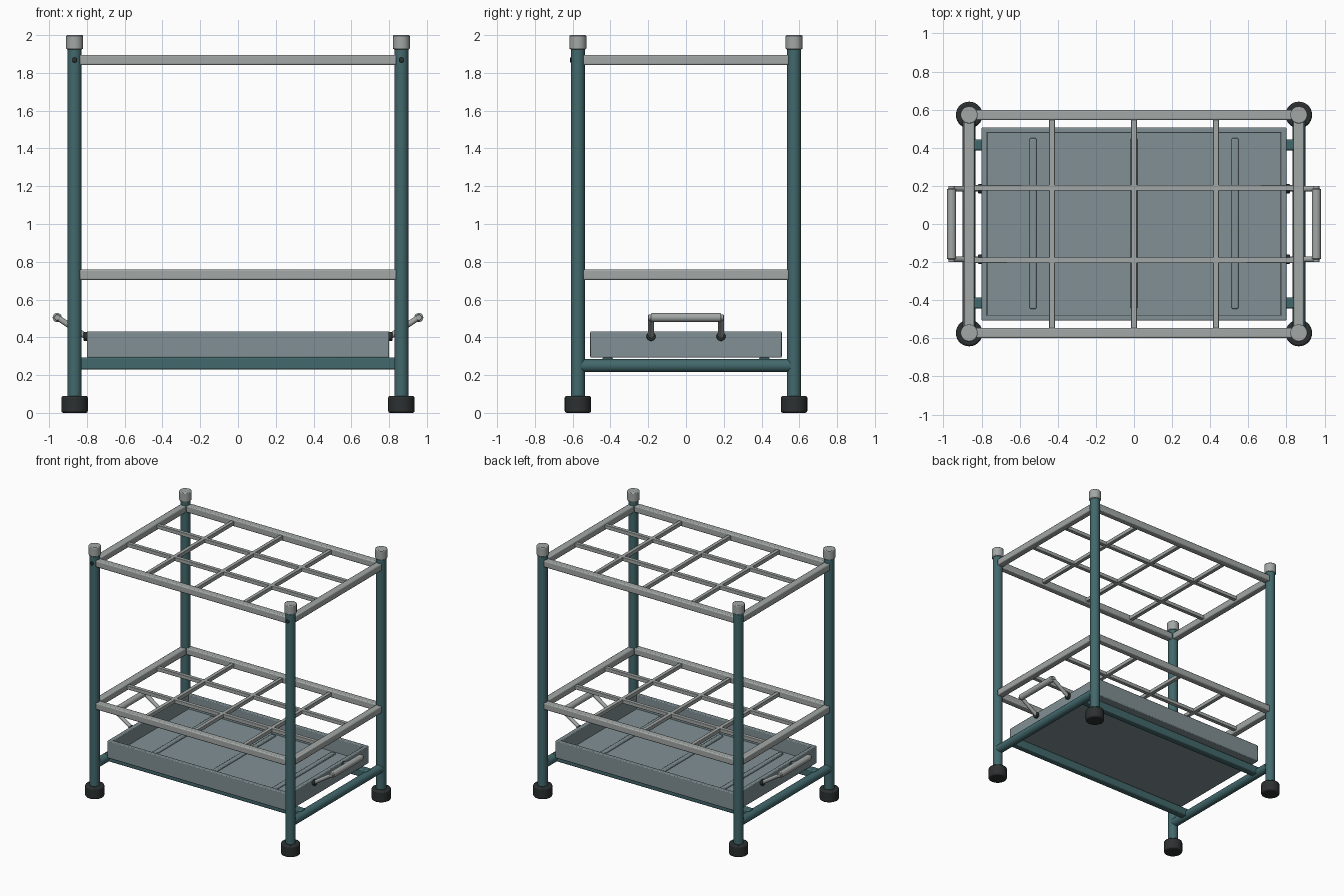
import bpy, math
from mathutils import Vector

if "Cube" in bpy.data.objects:
    bpy.data.objects.remove(bpy.data.objects["Cube"])


def mat(name, r, g, b):
    m = bpy.data.materials.new(name)
    m.diffuse_color = (r, g, b, 1)
    m.use_nodes = True
    m.node_tree.nodes["Principled BSDF"].inputs["Base Color"].default_value = m.diffuse_color
    return m


TEAL = mat("teal_paint", 0.055, 0.14, 0.15)
STEEL = mat("pale_steel", 0.36, 0.39, 0.38)
TRAY = mat("tray_grey", 0.22, 0.28, 0.30)
RUBBER = mat("dark_rubber", 0.025, 0.03, 0.03)


def finish(ob, name, material, bevel):
    ob.name = name
    ob.data.materials.append(material)
    if bevel:
        b = ob.modifiers.new("bevel", 'BEVEL')
        b.width, b.segments, b.limit_method = bevel, 2, 'ANGLE'
        b.angle_limit = math.radians(40)
    bpy.ops.object.shade_smooth_by_angle(angle=math.radians(35))
    return ob


def box(name, lo, hi, material, bevel=0.005):
    lo, hi = Vector(lo), Vector(hi)
    bpy.ops.mesh.primitive_cube_add(size=1, location=(lo + hi) / 2)
    ob = bpy.context.object
    ob.scale = hi - lo
    bpy.ops.object.transform_apply(location=False, rotation=False, scale=True)
    return finish(ob, name, material, bevel)


def tube(name, a, b, r, material, bevel=0.0, sides=28):
    a, b = Vector(a), Vector(b)
    d = b - a
    bpy.ops.mesh.primitive_cylinder_add(vertices=sides, radius=r, depth=d.length, location=(a + b) / 2)
    ob = bpy.context.object
    ob.rotation_euler = d.to_track_quat('Z', 'Y').to_euler()
    return finish(ob, name, material, bevel)


LX, LY = 0.865, 0.572   # leg centres

# Legs with feet, caps and front bolts
for sx in (-1, 1):
    for sy in (-1, 1):
        x, y = sx * LX, sy * LY
        tube("leg", (x, y, 0.05), (x, y, 1.95), 0.037, TEAL)
        tube("foot", (x, y, 0), (x, y, 0.09), 0.07, RUBBER, 0.01)
        tube("leg_cap", (x, y, 1.925), (x, y, 2.0), 0.045, STEEL, 0.006)
    tube("bolt", (sx * LX, -LY - 0.02, 1.868), (sx * LX, -LY - 0.043, 1.868), 0.014, RUBBER, 0.004, 16)

# Two divider grids: outer rails and crossing bars
for level, z in (("upper", 1.868), ("lower", 0.731)):
    h, t = 0.027, 0.015
    for s in (-1, 1):
        box(level + "_long_rail", (-0.84, s * LY - h, z - h), (0.84, s * LY + h, z + h), STEEL, 0.008)
        box(level + "_short_rail", (s * LX - h, -0.545, z - h), (s * LX + h, 0.545, z + h), STEEL, 0.008)
        box(level + "_long_divider", (-LX, s * 0.19 - t, z - t), (LX, s * 0.19 + t, z + t), STEEL, 0.003)
    for x in (-0.43, 0, 0.43):
        box(level + "_cross_divider", (x - t, -LY, z - t), (x + t, LY, z + t), STEEL, 0.003)

# Base frame
for s in (-1, 1):
    tube("base_side_rail", (s * LX, -LY + 0.02, 0.25), (s * LX, LY - 0.02, 0.25), 0.034, TEAL)
    box("tray_support", (-LX, s * 0.415 - 0.028, 0.23), (LX, s * 0.415 + 0.028, 0.294), TEAL, 0.008)

# Drip tray: floor, walls and ribs
TX, TY, Z0, Z1, W = 0.8, 0.507, 0.292, 0.432, 0.03
box("tray_floor", (-TX + 0.005, -TY + 0.005, Z0), (TX - 0.005, TY - 0.005, Z0 + 0.025), TRAY)
for s in (-1, 1):
    y0, y1 = sorted((s * TY, s * (TY - W)))
    box("tray_long_wall", (-TX, y0, Z0), (TX, y1, Z1), TRAY, 0.006)
    x0, x1 = sorted((s * TX, s * (TX - W)))
    box("tray_end_wall", (x0, -TY + 0.01, Z0), (x1, TY - 0.01, Z1), TRAY, 0.006)
for x in (-0.53, 0, 0.53):
    box("tray_rib", (x - 0.018, -0.445, Z0 + 0.02), (x + 0.018, 0.45, Z0 + 0.04), TRAY, 0.006)

# Angled handles on both tray ends
for sx in (-1, 1):
    for sy in (-1, 1):
        y = sy * 0.185
        tube("handle_boss", (sx * 0.79, y, 0.405), (sx * 0.818, y, 0.405), 0.024, RUBBER, 0.004, 20)
        tube("handle_arm", (sx * 0.80, y, 0.402), (sx * 0.957, y, 0.505), 0.015, STEEL, 0, 20)
    tube("handle_joint_bar", (sx * 0.957, -0.2, 0.505), (sx * 0.957, 0.2, 0.505), 0.016, STEEL, 0.003, 20)
    tube("handle_grip", (sx * 0.957, -0.185, 0.505), (sx * 0.957, 0.185, 0.505), 0.024, STEEL, 0.005, 24)
